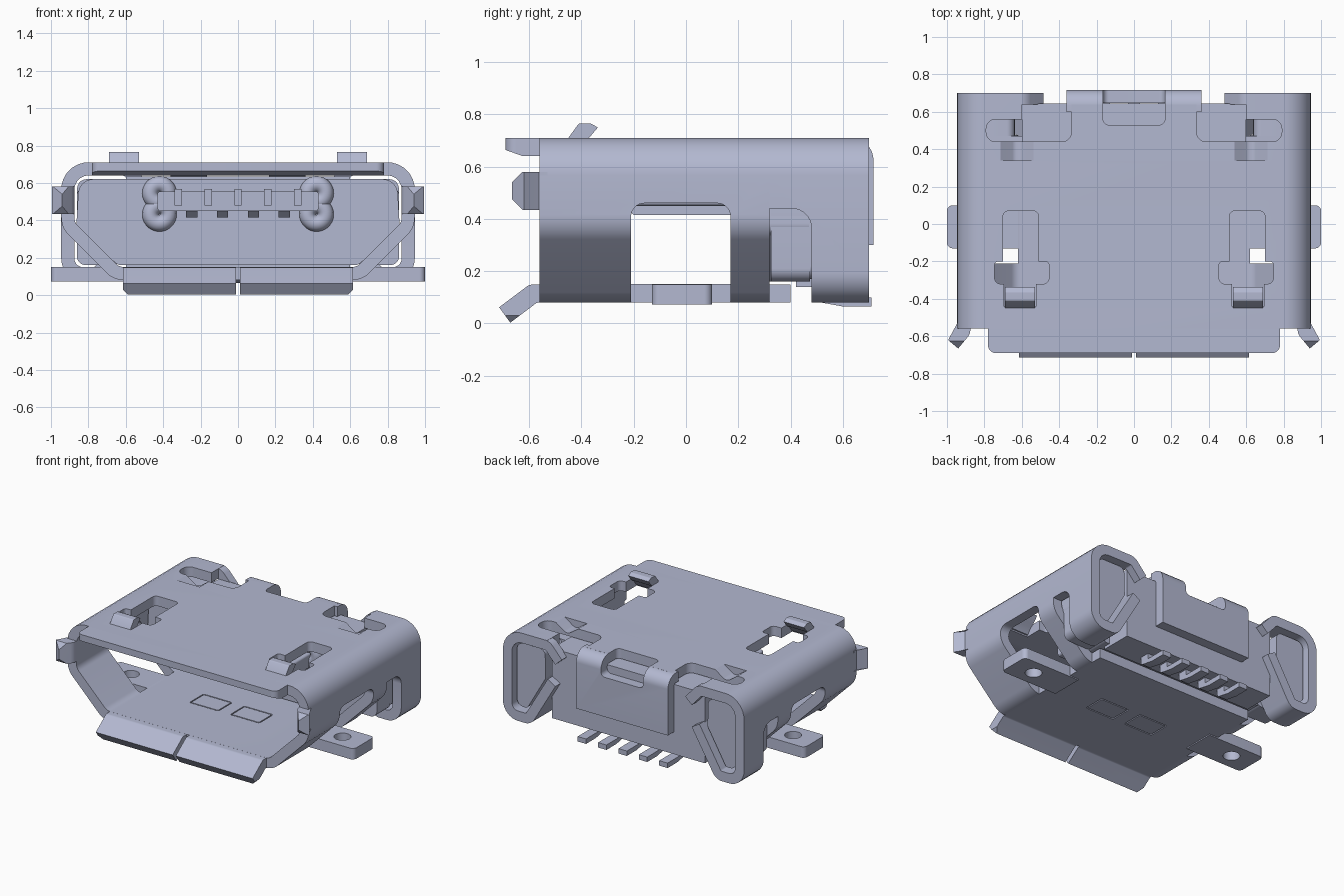
import bpy, bmesh, math
from mathutils import Vector

if "Cube" in bpy.data.objects:
    bpy.data.objects.remove(bpy.data.objects["Cube"])

metal = bpy.data.materials.new("blue_grey")
metal.use_nodes = True
COL = (0.45, 0.48, 0.635, 1)
metal.diffuse_color = COL
metal.node_tree.nodes["Principled BSDF"].inputs["Base Color"].default_value = COL
parts = []


def fillet(pts, closed=True, n=7):
    """Round each (a, b, radius) corner of a path."""
    out = []
    for i, p in enumerate(pts):
        v, r = Vector(p[:2]), (p[2] if len(p) > 2 else 0)
        if r == 0 or (not closed and i in (0, len(pts) - 1)):
            out.append(v)
            continue
        d0 = (Vector(pts[i - 1][:2]) - v).normalized()
        d1 = (Vector(pts[(i + 1) % len(pts)][:2]) - v).normalized()
        half = d0.angle(d1) / 2
        c = v + (d0 + d1).normalized() * r / math.sin(half)
        s, e = v + d0 * r / math.tan(half) - c, v + d1 * r / math.tan(half) - c
        for k in range(n + 1):
            out.append(c + s.lerp(e, k / n).normalized() * r)
    return out


def offset(path, d, closed):
    """Shift a path sideways by d."""
    out, n = [], len(path)
    for i, p in enumerate(path):
        a = (p - path[i - 1]).normalized() if closed or i else None
        b = (path[(i + 1) % n] - p).normalized() if closed or i < n - 1 else None
        a, b = a or b, b or a
        t = (a + b).normalized()
        out.append(p + Vector((-t.y, t.x)) * d / max(t.dot(a), 0.3))
    return out


def build(name, loops, axis, lo, hi, mirror=False, part=True):
    """Extrude a polygon, or a ring between two loops, along an axis."""
    place = {"x": lambda p, h: (h, p[0], p[1]), "y": lambda p, h: (p[0], h, p[1]),
             "z": lambda p, h: (p[0], p[1], h)}[axis]
    bm = bmesh.new()
    for s in ((1, -1) if mirror else (1,)):
        rings = []
        for loop in loops:
            two = []
            for h in (lo, hi):
                co = [place(p, h) for p in loop]
                two.append([bm.verts.new((c[0] * s, c[1], c[2])) for c in co])
            rings.append(two)
            n = len(loop)
            for i in range(n):
                j = (i + 1) % n
                bm.faces.new((two[0][i], two[0][j], two[1][j], two[1][i]))
        for k in (0, 1):
            if len(loops) == 1:
                bm.faces.new(rings[0][k])
            else:
                a, b = rings[0][k], rings[1][k]
                for i in range(len(a)):
                    j = (i + 1) % len(a)
                    bm.faces.new((a[i], a[j], b[j], b[i]))
    bmesh.ops.recalc_face_normals(bm, faces=bm.faces)
    me = bpy.data.meshes.new(name)
    bm.to_mesh(me)
    bm.free()
    me.materials.append(metal)
    ob = bpy.data.objects.new(name, me)
    bpy.context.collection.objects.link(ob)
    if part:
        parts.append(ob)
    return ob


def prism(name, pts, axis, lo, hi, mirror=False, part=True):
    return build(name, [fillet(pts)], axis, lo, hi, mirror, part)


def rect(a0, a1, b0, b1, r=0.0):
    return [(a0, b0, r), (a1, b0, r), (a1, b1, r), (a0, b1, r)]


def strip(name, pts, t, axis, lo, hi, closed=False, mirror=False, part=True):
    """Sheet metal strip of thickness t following a path."""
    path = fillet(pts, closed)
    a, b = offset(path, t / 2, closed), offset(path, -t / 2, closed)
    return build(name, [a, b] if closed else [a + b[::-1]], axis, lo, hi, mirror, part)


def cut(ob, *cutters):
    for c in cutters:
        c.hide_render = True
        m = ob.modifiers.new("cut", "BOOLEAN")
        m.operation, m.solver, m.object = "DIFFERENCE", "EXACT", c
    bpy.context.view_layer.update()
    dg = bpy.context.evaluated_depsgraph_get()
    me = bpy.data.meshes.new_from_object(ob.evaluated_get(dg))
    ob.modifiers.clear()
    ob.data = me
    for c in cutters:
        bpy.data.objects.remove(c)


def hole(pts, axis, lo, hi, mirror=True):
    return prism("cutter", pts, axis, lo, hi, mirror, False)


# Front shell tube with side windows, latch openings and bottom seams
T = 0.07
half = [(0.91, 0.675, 0.11), (0.91, 0.375, 0.10), (0.65, 0.115, 0.10)]
tube = half + [(-x, z, r) for x, z, r in reversed(half)]
shell = strip("shell_front", tube, T, "y", -0.56, 0.32, closed=True)
latch_hole = [(0.51, 0.07, 0.03), (0.51, -0.2), (0.455, -0.2, 0.02), (0.455, -0.32, 0.03),
              (0.525, -0.32), (0.525, -0.44), (0.695, -0.44), (0.695, -0.32),
              (0.745, -0.32, 0.03), (0.745, -0.2, 0.02), (0.70, -0.2), (0.70, 0.07, 0.03)]
cut(shell,
    hole([(-0.21, -0.1), (0.17, -0.1), (0.17, 0.46, 0.05), (-0.21, 0.46, 0.05)], "x", 0.62, 1.2),
    hole(latch_hole, "z", 0.55, 0.9),
    strip("cutter", rect(0.05, 0.27, -0.15, 0.0, 0.01), 0.008, "z", 0.0, 0.25,
          closed=True, mirror=True, part=False))

# Rear shell: top and straight sides, folded under and back up inside at the rear
u = [(0.565, 0.42), (0.745, 0.115, 0.05), (0.91, 0.115, 0.08), (0.91, 0.675, 0.11)]
rear = strip("shell_rear", u + [(-p[0],) + p[1:] for p in reversed(u)], T, "y", 0.32, 0.70)
cut(rear,
    hole([(0.2, -0.1), (0.48, -0.1), (0.48, 0.44, 0.075), (0.32, 0.44, 0.075), (0.2, 0.44)],
        "x", 0.5, 1.2),
    hole([(0.335, 0.8), (0.335, 0.44, 0.05), (0.79, 0.44, 0.05), (0.79, 0.56, 0.05),
          (0.60, 0.56), (0.60, 0.8)], "z", 0.55, 0.9),
    hole([(0.53, 0.715), (0.61, 0.66, 0.04), (0.64, 0.66, 0.04), (0.72, 0.715)], "y", 0.34, 0.46),
    hole(rect(-0.4, 0.4, 0.64, 0.9), "z", 0.55, 0.9, False),
    hole(rect(-0.165, 0.165, 0.53, 0.9, 0.03), "z", 0.55, 0.9, False))
strip("rear_ear_lip", [(0.51, 0.58), (0.595, 0.675, 0.05), (0.70, 0.675)], T, "y", 0.64, 0.70,
      mirror=True)

# Rear clip folded down over the back, notched in the middle
clip = strip("rear_clip", [(0.60, 0.675), (0.682, 0.675, 0.05), (0.682, 0.30)], T, "x", -0.36, 0.36)
cut(clip, hole(rect(-0.165, 0.165, 0.58, 0.9, 0.03), "y", 0.5, 0.9, False))

# Flat bottom continuing behind the tube
prism("bottom_rear", rect(-0.62, 0.62, 0.31, 0.40), "z", 0.08, 0.15)

# Front lips with trimmed corners
lip = prism("top_lip", [(-0.78, -0.55), (-0.78, -0.69, 0.04), (0.78, -0.69, 0.04), (0.78, -0.55)],
            "z", 0.64, 0.71)
cut(lip, hole([(-0.75, 0.685), (-0.61, 0.635), (-0.61, 0.5), (-0.75, 0.5)], "x", -1, 1, False))
low = prism("bottom_lip", [(-0.55, 0.08), (-0.57, 0.08, 0.02), (-0.672, 0.003), (-0.715, 0.062),
                           (-0.60, 0.148, 0.03), (-0.55, 0.15)], "x", 0.012, 0.615, mirror=True)
cut(low, hole([(0.575, -0.01), (0.63, -0.01), (0.63, 0.045)], "y", -0.8, -0.6))
ear = strip("side_lip", [(0.91, -0.53), (0.91, -0.575, 0.03), (0.967, -0.643)], T,
            "z", 0.435, 0.58, mirror=True)
cut(ear, *[hole([(-0.70, z - 0.01 * d), (-0.615, z - 0.01 * d), (-0.70, z + 0.075 * d)], "x", 0.7, 1.2)
           for z, d in ((0.435, 1), (0.58, -1))])

# Mounting feet with holes
foot = prism("mounting_foot", [(0.55, -0.13), (1.0, -0.13, 0.03), (1.0, 0.10, 0.03), (0.55, 0.10)],
             "z", 0.072, 0.15, mirror=True)
cut(foot, hole([(0.83 + 0.055 * math.cos(k * math.pi / 12), -0.015 + 0.055 * math.sin(k * math.pi / 12))
                for k in range(24)], "z", 0, 0.3))

# Spring latches rising through the top
prism("spring_latch", [(-0.47, 0.65), (-0.45, 0.71), (-0.41, 0.765, 0.01), (-0.365, 0.765, 0.01),
                       (-0.337, 0.75), (-0.375, 0.705), (-0.40, 0.69), (-0.43, 0.65)],
      "x", 0.53, 0.69, mirror=True)

# Insulating body
prism("insulator_body", [(-0.85, 0.62, 0.08), (0.85, 0.62, 0.08), (0.865, 0.36, 0.05),
                         (0.64, 0.16, 0.05), (-0.64, 0.16, 0.05), (-0.865, 0.36, 0.05)],
      "y", 0.22, 0.47)
prism("rear_block", rect(-0.60, 0.60, 0.14, 0.635), "y", 0.42, 0.645)
prism("insulator_side", rect(0.62, 0.862, 0.16, 0.58, 0.05), "y", 0.325, 0.475, mirror=True)
prism("rear_boss", [(0.64, 0.62, 0.04), (0.86, 0.62, 0.05), (0.86, 0.17, 0.05), (0.78, 0.17, 0.03),
                    (0.635, 0.42, 0.03)], "y", 0.44, 0.665, mirror=True)

# Tongue with contacts and ribs
prism("tongue", rect(-0.43, 0.43, 0.45, 0.555, 0.015), "y", -0.25, 0.3)
for i in range(5):
    x = (i - 2) * 0.16
    prism(f"contact_{i + 1}", rect(x - 0.02, x + 0.02, 0.48, 0.567), "y", -0.262, 0.25)
    # Solder pin at the rear
    prism(f"solder_pin_{i + 1}", [(0.49, 0.20), (0.49, 0.085, 0.02), (0.60, 0.065), (0.71, 0.065),
                                  (0.71, 0.10), (0.56, 0.10), (0.56, 0.20)], "x", x - 0.033, x + 0.033)
for i in range(4):
    x = (i - 1.5) * 0.165
    prism(f"tongue_rib_{i + 1}", [(-0.25, 0.46), (-0.20, 0.415), (0.25, 0.415), (0.25, 0.46)],
          "x", x - 0.03, x + 0.03)

# Rounded rings at the tongue root
for side, sx in (("left", 1), ("right", -1)):
    for level, z in (("lower", 0.432), ("upper", 0.545)):
        bpy.ops.mesh.primitive_torus_add(major_radius=0.048, minor_radius=0.044, major_segments=28,
                                         minor_segments=14, location=(sx * 0.42, 0.22, z),
                                         rotation=(math.pi / 2, 0, 0))
        ring = bpy.context.object
        ring.name = f"root_ring_{level}_{side}"
        ring.data.materials.append(metal)
        parts.append(ring)

# Smooth the bends, keep the sheet edges sharp
bpy.ops.object.select_all(action="DESELECT")
for ob in parts:
    ob.select_set(True)
bpy.context.view_layer.objects.active = parts[0]
bpy.ops.object.shade_smooth_by_angle(angle=math.radians(30))
